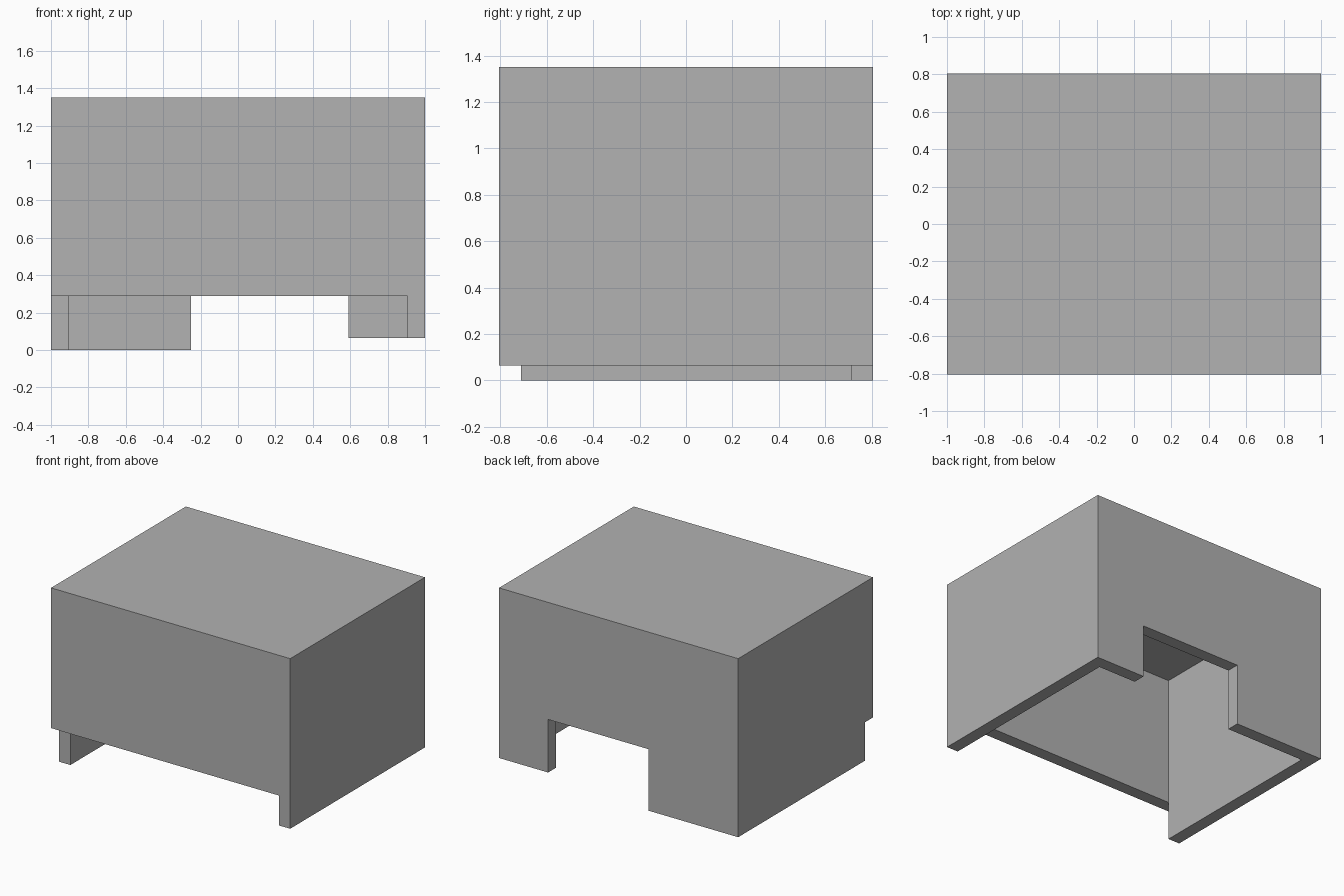
import bpy

default_cube = bpy.data.objects.get("Cube")
if default_cube:
    bpy.data.objects.remove(default_cube, do_unlink=True)

# Overall half width, half depth, height and wall thickness
W, D, H, T = 1.0, 0.805, 1.35, 0.095
IN_X, IN_Y = W - T, D - T
OUT = 0.2  # how far cutters reach past the outside

grey = bpy.data.materials.new("plain grey")
grey.use_nodes = True
grey.diffuse_color = (0.445, 0.445, 0.445, 1)
grey.node_tree.nodes["Principled BSDF"].inputs["Base Color"].default_value = grey.diffuse_color


def box(name, low, high):
    """Add a box spanning two opposite corners."""
    bpy.ops.mesh.primitive_cube_add(size=1)
    obj = bpy.context.object
    obj.name = obj.data.name = name
    for v in obj.data.vertices:
        v.co = [hi if c > 0 else lo for c, lo, hi in zip(v.co, low, high)]
    obj.data.materials.append(grey)
    return obj


# Outer block of the hollow cover
cover = box("cover", (-W, -D, 0), (W, D, H))

# Hollow, open front, back doorway and shortened left side
cutters = [
    box("hollow_cutter", (-IN_X, -IN_Y, -OUT), (IN_X, IN_Y, H - T)),
    box("front_cutter", (-W - OUT, -D - OUT, -OUT), (IN_X, -IN_Y, 0.29)),
    box("doorway_cutter", (-0.25, 0, -OUT), (0.59, D + OUT, 0.465)),
    box("left_side_cutter", (0.2, -D - OUT, -OUT), (W + OUT, D + OUT, 0.064)),
]
for cutter in cutters:
    cutter.hide_render = True
    mod = cover.modifiers.new(cutter.name, "BOOLEAN")
    mod.operation = "DIFFERENCE"
    mod.solver = "EXACT"
    mod.object = cutter

# Bake the cuts into the mesh and drop the cutters
bpy.context.view_layer.update()
graph = bpy.context.evaluated_depsgraph_get()
cut_mesh = bpy.data.meshes.new_from_object(cover.evaluated_get(graph))
cover.modifiers.clear()
cover.data = cut_mesh
cut_mesh.name = "cover"
for cutter in cutters:
    bpy.data.objects.remove(cutter, do_unlink=True)
